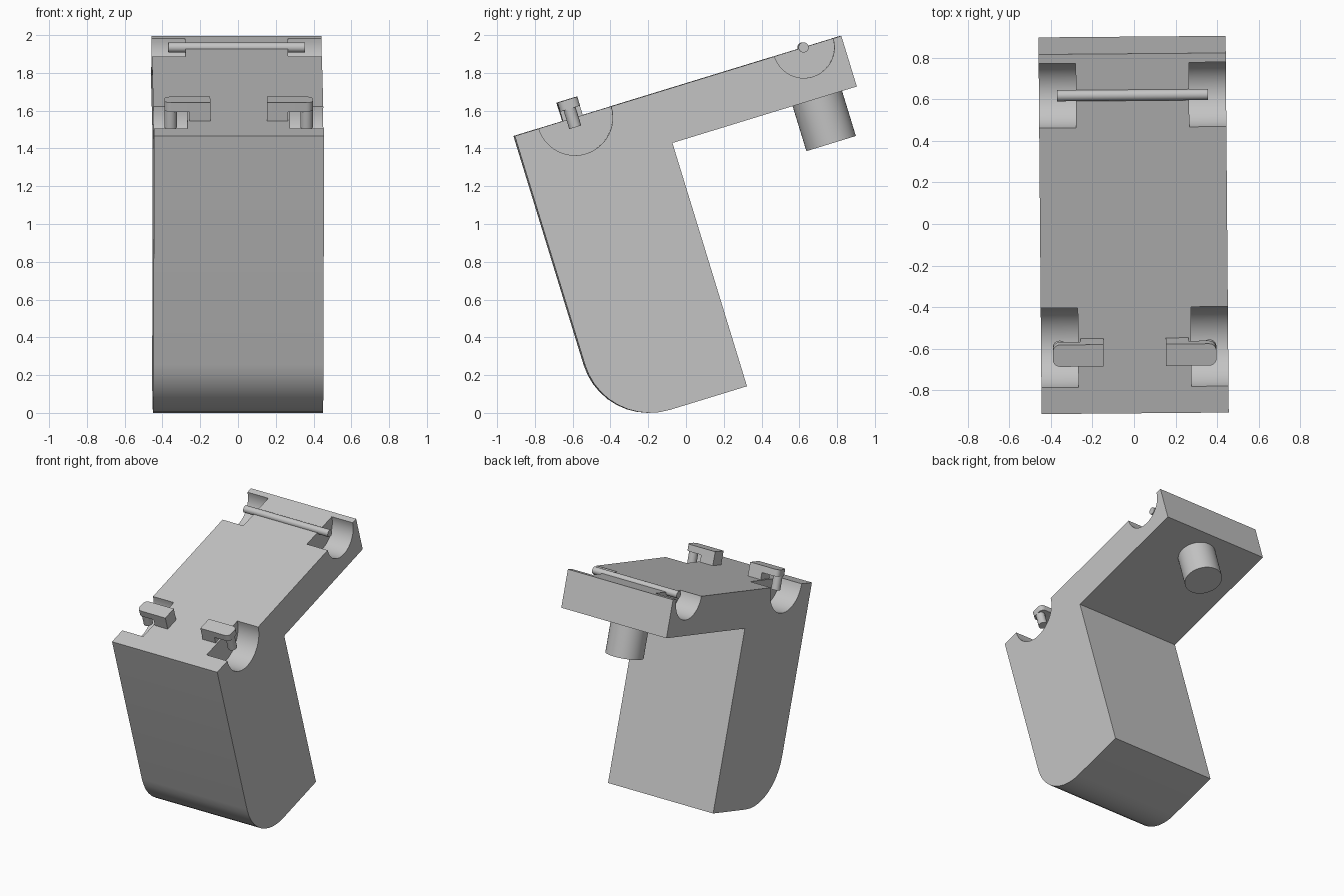
import bpy, bmesh, math
from mathutils import Matrix, Vector

cube = bpy.data.objects.get("Cube")
if cube:
    bpy.data.objects.remove(cube, do_unlink=True)

grey = bpy.data.materials.new("plain grey")
grey.use_nodes = True
colour = (0.55, 0.55, 0.55, 1)
grey.diffuse_color = colour
grey.node_tree.nodes["Principled BSDF"].inputs["Base Color"].default_value = colour

# Parts are laid out upright (top face at z = 0, front edge at y = 0), then tilted
TILT = (Matrix.Rotation(math.radians(0.48), 4, "Z")
        @ Matrix.Translation((-0.002, -0.91, 1.466))
        @ Matrix.Rotation(math.radians(17.04), 4, "X"))


def finish(name, bm):
    bmesh.ops.recalc_face_normals(bm, faces=bm.faces)
    mesh = bpy.data.meshes.new(name)
    bm.to_mesh(mesh)
    bm.free()
    mesh.materials.append(grey)
    obj = bpy.data.objects.new(name, mesh)
    bpy.context.collection.objects.link(obj)
    obj.matrix_world = TILT
    return obj


def extrude(name, outline, x0, x1):
    """Sweep a (y, z) outline from x0 to x1."""
    bm = bmesh.new()
    face = bm.faces.new([bm.verts.new((x0, y, z)) for y, z in outline])
    swept = bmesh.ops.extrude_face_region(bm, geom=[face])["geom"]
    verts = [v for v in swept if isinstance(v, bmesh.types.BMVert)]
    bmesh.ops.translate(bm, verts=verts, vec=(x1 - x0, 0, 0))
    return finish(name, bm)


def cylinder(name, start, end, radius, sides=32):
    start, end = Vector(start), Vector(end)
    axis = end - start
    turn = axis.to_track_quat("Z", "Y").to_matrix().to_4x4()
    bm = bmesh.new()
    bmesh.ops.create_cone(bm, cap_ends=True, segments=sides, radius1=radius,
                          radius2=radius, depth=axis.length,
                          matrix=Matrix.Translation((start + end) / 2) @ turn)
    return finish(name, bm)


# Body: thick leg with a rounded front toe and an overhanging top arm
HALF, LEG, ARM, LENGTH, BOTTOM, TOE = 0.45, 0.787, -0.28, 1.808, -1.627, 0.36
outline = [(0, 0), (LENGTH, 0), (LENGTH, ARM), (LEG, ARM), (LEG, BOTTOM)]
for i in range(11):
    a = math.radians(270 - 9 * i)
    outline.append((TOE + TOE * math.cos(a), BOTTOM + TOE + TOE * math.sin(a)))
body = extrude("body", outline, -HALF, HALF)

# Half-round wheel notches
bpy.context.view_layer.update()
for y, radius in ((0.333, 0.2), (1.6, 0.162)):
    for side in (-1, 1):
        cutter = cylinder("notch_cutter", (side * 0.272, y, 0), (side * 0.6, y, 0), radius, 48)
        cutter.hide_render = True
        bpy.context.view_layer.update()
        cut = body.modifiers.new("notch", "BOOLEAN")
        cut.operation, cut.solver, cut.object = "DIFFERENCE", "EXACT", cutter
        bpy.context.view_layer.objects.active = body
        bpy.ops.object.modifier_apply(modifier=cut.name)
        bpy.data.objects.remove(cutter, do_unlink=True)

parts = [body]

# Rear axle and the peg under the arm
parts.append(cylinder("rear_axle", (-0.362, 1.6, 0), (0.362, 1.6, 0), 0.027, 24))
parts.append(cylinder("peg", (0, 1.593, -0.53), (0, 1.593, ARM + 0.01), 0.137, 48))


def rounded_arm(name, side):
    """Flat bar with its outer end rounded in plan."""
    bm = bmesh.new()
    size = Matrix.Diagonal((0.243, 0.11, 0.05, 1))
    bmesh.ops.create_cube(bm, size=1, matrix=Matrix.Translation((side * 0.2715, 0.323, 0.077)) @ size)
    outer = [e for e in bm.edges
             if all(abs(v.co.x) > 0.3 for v in e.verts)
             and abs(e.verts[0].co.z - e.verts[1].co.z) > 0.01]
    bmesh.ops.bevel(bm, geom=outer, offset=0.035, segments=6, profile=0.5, affect="EDGES")
    return finish(name, bm)


# Front steering brackets: foot on the body, arm over the notch, hanging post
for side, label in ((-1, "right"), (1, "left")):
    foot = [(0.268, -0.005), (0.378, -0.005), (0.378, 0.053), (0.268, 0.053)]
    parts.append(extrude(label + "_bracket_foot", foot, side * 0.15, side * 0.26))
    parts.append(rounded_arm(label + "_bracket_arm", side))
    parts.append(cylinder(label + "_bracket_post", (side * 0.36, 0.32, -0.05),
                          (side * 0.36, 0.32, 0.06), 0.033, 24))

# Smooth the rounds, keep the corners sharp
bpy.ops.object.select_all(action="DESELECT")
for part in parts:
    part.select_set(True)
bpy.context.view_layer.objects.active = body
bpy.ops.object.shade_smooth_by_angle(angle=math.radians(30))
